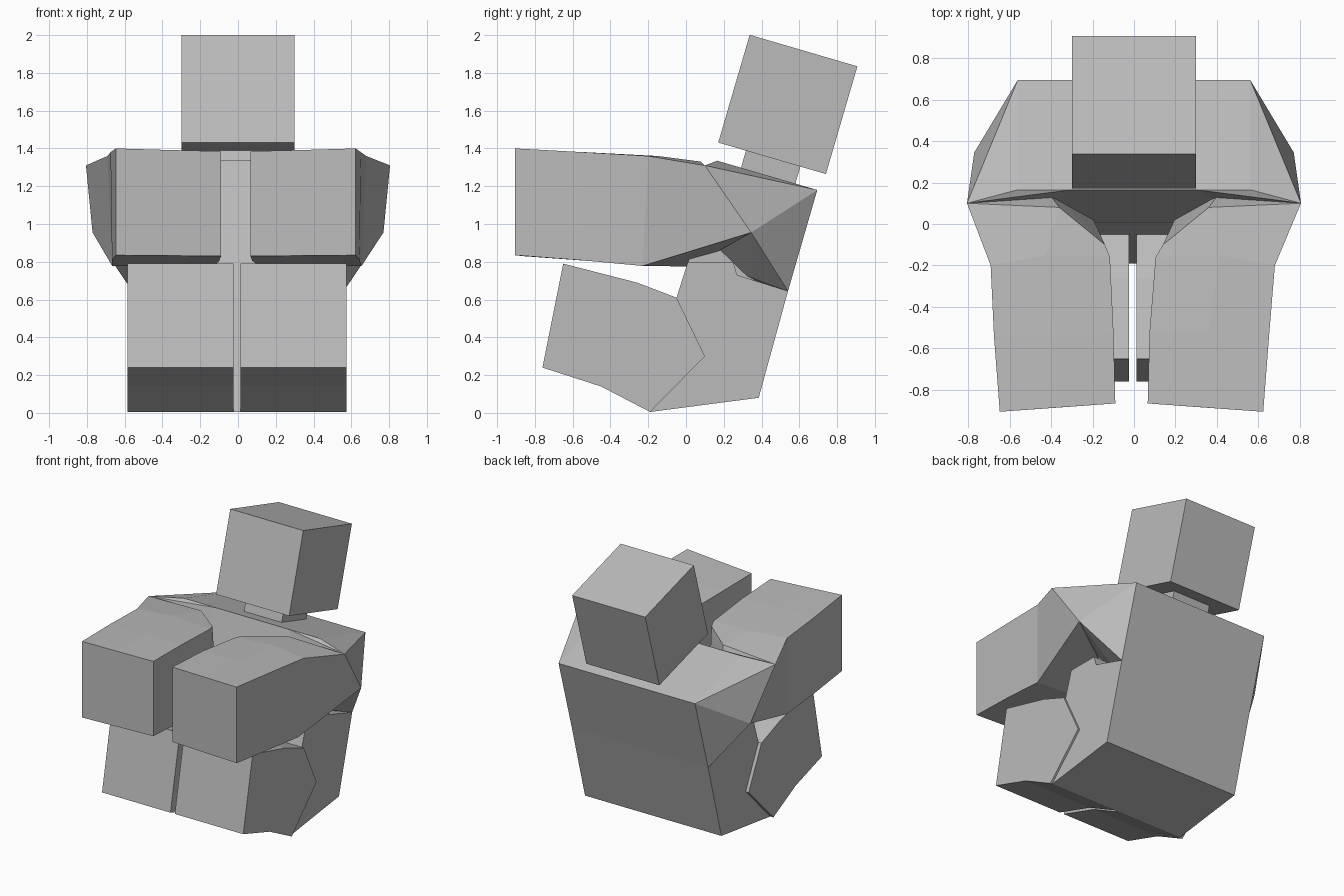
import bpy
import bmesh
import math
from mathutils import Vector

old = bpy.data.objects.get("Cube")
if old:
    bpy.data.objects.remove(old, do_unlink=True)

GREY = (0.5, 0.5, 0.5, 1)
grey = bpy.data.materials.new("plain grey")
grey.use_nodes = True
grey.diffuse_color = GREY
grey.node_tree.nodes["Principled BSDF"].inputs["Base Color"].default_value = GREY


def finish(name, bm):
    bmesh.ops.recalc_face_normals(bm, faces=bm.faces)
    mesh = bpy.data.meshes.new(name)
    bm.to_mesh(mesh)
    bm.free()
    mesh.materials.append(grey)
    obj = bpy.data.objects.new(name, mesh)
    bpy.context.collection.objects.link(obj)
    return obj


def prism(name, profile, x0, x1):
    """Side profile of (y, z) points extended across x."""
    bm = bmesh.new()
    a, b = ([bm.verts.new((x, y, z)) for y, z in profile] for x in (x0, x1))
    bm.faces.new(a)
    bm.faces.new(b)
    for i in range(len(a)):
        j = (i + 1) % len(a)
        bm.faces.new((a[i], a[j], b[j], b[i]))
    return finish(name, bm)


def hull(name, points):
    bm = bmesh.new()
    for p in points:
        bm.verts.new(p)
    bmesh.ops.convex_hull(bm, input=bm.verts)
    return finish(name, bm)


def loft(name, sections, tip):
    """Rings joined in order, flat at the start and fanned to a tip at the end."""
    bm = bmesh.new()
    rings = [[bm.verts.new(p) for p in s] for s in sections]
    n = len(rings[0])
    bm.faces.new(rings[0])
    end = bm.verts.new(tip)
    for i in range(n):
        j = (i + 1) % n
        for r, q in zip(rings, rings[1:]):
            bm.faces.new((r[i], r[j], q[j], q[i]))
        bm.faces.new((rings[-1][i], rings[-1][j], end))
    return finish(name, bm)


def tilted_box(name, size, y, z):
    bm = bmesh.new()
    bmesh.ops.create_cube(bm, size=1)
    bmesh.ops.scale(bm, vec=size, verts=bm.verts)
    obj = finish(name, bm)
    obj.location = (0, y, z)
    obj.rotation_euler.x = math.radians(-16.3)
    return obj


# Head and neck lean back with the torso
tilted_box("head", (0.6, 0.594, 0.594), 0.539, 1.633)
tilted_box("neck", (0.31, 0.3, 0.2), 0.445, 1.29)

# Torso: narrow chest core above, full-width waist below
chest = [(0.165, 1.335), (0.695, 1.18), (0.54, 0.645), (-0.04, 0.62)]
prism("chest", chest, -0.46, 0.46)
waist = [(0.54, 0.645), (0.27, 0.73), (0.25, 0.8), (0.01, 0.8), (-0.05, 0.61),
         (-0.19, 0.005), (0.385, 0.08)]
prism("waist", waist, -0.56, 0.56)

# Thighs reach forward from the waist
leg = [(-0.65, 0.79), (-0.26, 0.69), (-0.05, 0.61), (0.1, 0.3), (-0.19, 0.005),
       (-0.45, 0.14), (-0.76, 0.24)]

for side, s, shift in (("left", 1, -0.012), ("right", -1, -0.012)):
    def put(*pts, dx=0):
        return [Vector((s * x + dx, y, z)) for x, y, z in pts]

    prism(side + "_leg", leg, s * 0.018 - 0.005, s * 0.58 - 0.005)

    # Shoulder wedge between torso side and arm
    top, elbow = (0.805, 0.1, 1.31), (0.77, 0.345, 0.955)
    hull(side + "_shoulder", put(
        top, elbow, (0.56, 0.695, 1.18), (0.56, 0.54, 0.645), (0.56, 0.165, 1.335),
        (0.48, 0.345, 0.72), (0.3, 0.695, 1.18), (0.3, 0.165, 1.335),
        (0.3, 0.54, 0.645), (0.2, 0.05, 0.78)))

    # Arm rings: inner top, middle top, outer top, outer bottom, inner bottom
    loft(side + "_arm", [
        put((0.078, -0.865, 1.385), (0.36, -0.885, 1.392), (0.635, -0.905, 1.4),
            (0.635, -0.905, 0.835), (0.078, -0.865, 0.83), dx=shift),
        put((0.087, -0.52, 1.375), (0.37, -0.53, 1.38), (0.663, -0.54, 1.38),
            (0.655, -0.54, 0.807), (0.087, -0.52, 0.805), dx=shift),
        put((0.11, -0.16, 1.35), (0.42, -0.15, 1.36), (0.685, -0.2, 1.36),
            (0.66, -0.23, 0.778), (0.11, -0.2, 0.785), dx=shift / 2),
        put((0.14, -0.1, 1.34), (0.36, 0.08, 1.33), top, elbow, (0.2, 0.03, 0.775)),
    ], put((0.45, 0.2, 1.05))[0])
